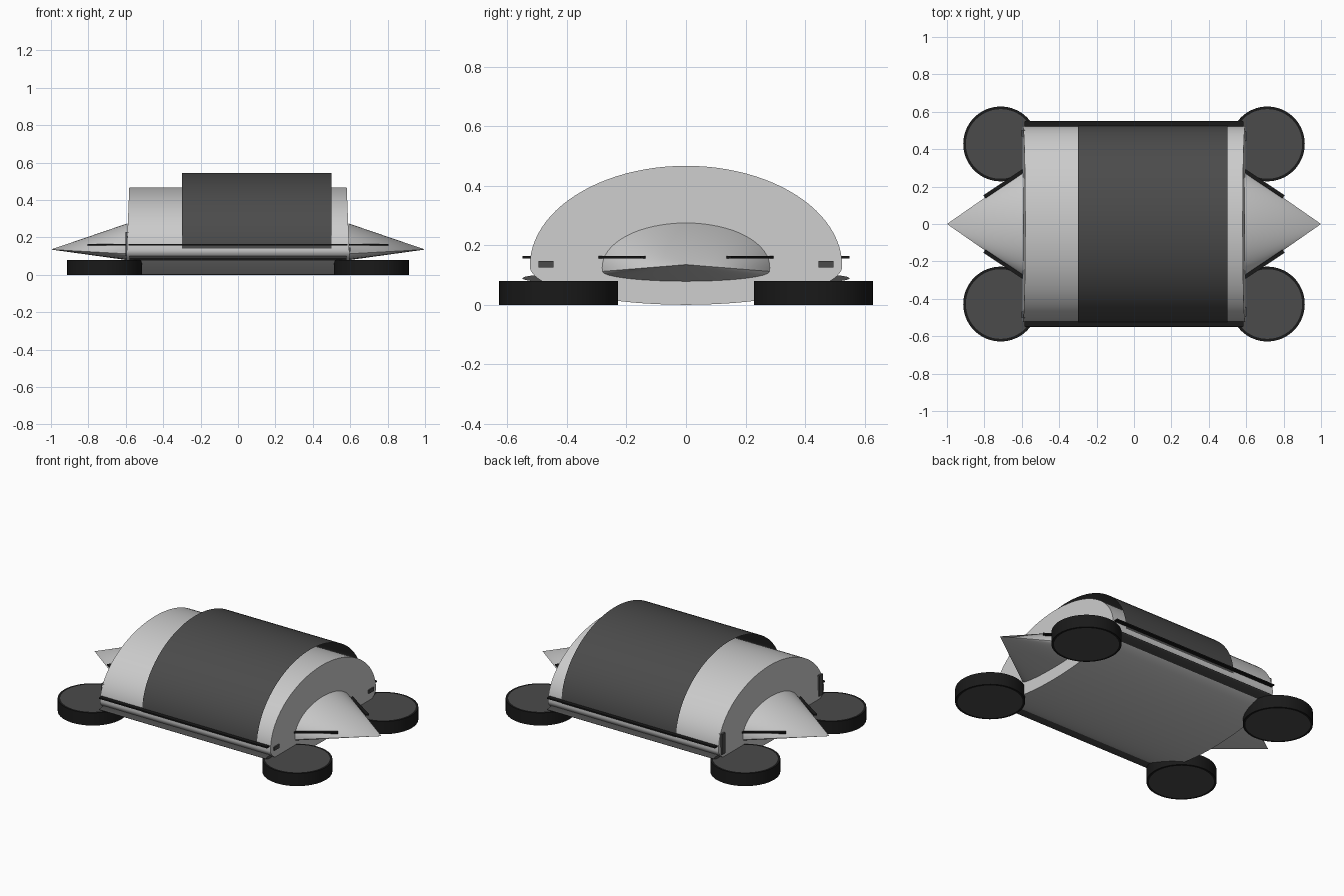
import bpy, bmesh
from math import sin, cos, pi, radians, hypot, atan2

if "Cube" in bpy.data.objects:
    bpy.data.objects.remove(bpy.data.objects["Cube"])


def material(name, v):
    m = bpy.data.materials.new(name)
    m.diffuse_color = (v, v, v, 1)
    m.use_nodes = True
    m.node_tree.nodes["Principled BSDF"].inputs["Base Color"].default_value = m.diffuse_color
    return m


BLACK = material("black", 0.01)
DARK = material("dark_grey", 0.07)


def finish(name, bm, mat=None, fix=True):
    if fix:
        bmesh.ops.recalc_face_normals(bm, faces=bm.faces)
    me = bpy.data.meshes.new(name)
    bm.to_mesh(me)
    bm.free()
    ob = bpy.data.objects.new(name, me)
    bpy.context.collection.objects.link(ob)
    if mat:
        me.materials.append(mat)
    bpy.ops.object.select_all(action='DESELECT')
    ob.select_set(True)
    bpy.context.view_layer.objects.active = ob
    bpy.ops.object.shade_smooth_by_angle(angle=radians(30))
    return ob


def oval(ry, up, down, cy, cz, n=64):
    """Closed section in y/z with different upper and lower heights."""
    pts = []
    for i in range(n):
        a = 2 * pi * i / n
        s = sin(a)
        pts.append((cy + ry * cos(a), cz + s * (up if s > 0 else down)))
    return pts


def extrude_x(name, pts, x0, x1, mat=None, closed=True):
    """x0 and x1 are functions of height, so ends can slope."""
    bm = bmesh.new()
    a = [bm.verts.new((x0(z), y, z)) for y, z in pts]
    b = [bm.verts.new((x1(z), y, z)) for y, z in pts]
    n = len(pts)
    for i in range(n if closed else n - 1):
        j = (i + 1) % n
        bm.faces.new((a[i], a[j], b[j], b[i]))
    if closed:
        bm.faces.new(a)
        bm.faces.new(b)
    return finish(name, bm, mat)


def box(name, c, size, mat, rot=0):
    bm = bmesh.new()
    bmesh.ops.create_cube(bm, size=1)
    bmesh.ops.scale(bm, vec=size, verts=bm.verts)
    ob = finish(name, bm, mat)
    ob.location = c
    ob.rotation_euler.z = rot
    return ob


def strip(name, p, q, width, mat):
    """Thin flat trim between two plan points."""
    dx, dy = q[0] - p[0], q[1] - p[1]
    box(name, ((p[0] + q[0]) / 2, (p[1] + q[1]) / 2, 0.16),
        (hypot(dx, dy), width, 0.008), mat, atan2(dy, dx))


# Main shell with slightly leaning ends
extrude_x("body_shell", oval(0.525, 0.337, 0.13, 0, 0.13, 96),
          lambda z: -0.6 + 0.04 * z, lambda z: 0.6 - 0.04 * z)

# Open arched canopy sheet
arch = [(0.526 * cos(pi * i / 48), 0.14 + 0.405 * sin(pi * i / 48)) for i in range(49)]
extrude_x("canopy_sheet", arch, lambda z: -0.3, lambda z: 0.5, DARK, closed=False)

for sx, end in ((1, "right"), (-1, "left")):
    # Pointed end cone with shallow underside
    bm = bmesh.new()
    tip = bm.verts.new((sx, 0, 0.135))
    sec = [(0.285 * cos(pi * i / 32), 0.125 + 0.15 * sin(pi * i / 32)) for i in range(33)]
    sec += [(-0.285 * cos(pi * i / 16), 0.112 - 0.034 * sin(pi * i / 16)) for i in range(17)]
    ring = [bm.verts.new((sx * 0.59, y, z)) for y, z in sec]
    for i in range(len(ring)):
        bm.faces.new((ring[i], ring[(i + 1) % len(ring)], tip))
    bm.faces.new(ring)
    finish(end + "_end_cone", bm)

    for sy, side in ((-1, "front"), (1, "back")):
        tag = end + "_" + side
        # Flat disc wheel with inset hub faces
        bm = bmesh.new()
        bmesh.ops.create_cone(bm, cap_ends=True, segments=64, radius1=0.2,
                              radius2=0.2, depth=0.08)
        caps = [f for f in bm.faces if len(f.verts) > 4]
        bmesh.ops.inset_individual(bm, faces=caps, thickness=0.014)
        for f in bm.faces:
            f.material_index = 1 if len(f.verts) > 4 else 0
        wheel = finish(tag + "_wheel", bm, BLACK)
        wheel.data.materials.append(DARK)
        wheel.location = (sx * 0.713, sy * 0.428, 0.04)

        # Trim along the cone flank and the shell end
        strip(tag + "_cone_trim", (sx * 0.8, sy * 0.145), (sx * 0.59, sy * 0.285), 0.02, BLACK)
        # End lamps: small at the right, tall at the left
        if sx > 0:
            box(tag + "_lamp", (0.592, sy * 0.47, 0.136), (0.02, 0.05, 0.022), DARK)
        else:
            box(tag + "_lamp", (-0.592, sy * 0.485, 0.165), (0.02, 0.035, 0.13), DARK)

for sy, side in ((-1, "front"), (1, "back")):
    # Side trim and flattened sill tube
    strip(side + "_side_trim", (-0.585, sy * 0.532), (0.585, sy * 0.532), 0.034, BLACK)
    extrude_x(side + "_sill", oval(0.13, 0.014, 0.014, sy * 0.42, 0.089, 32),
              lambda z: -0.58, lambda z: 0.58, DARK)
